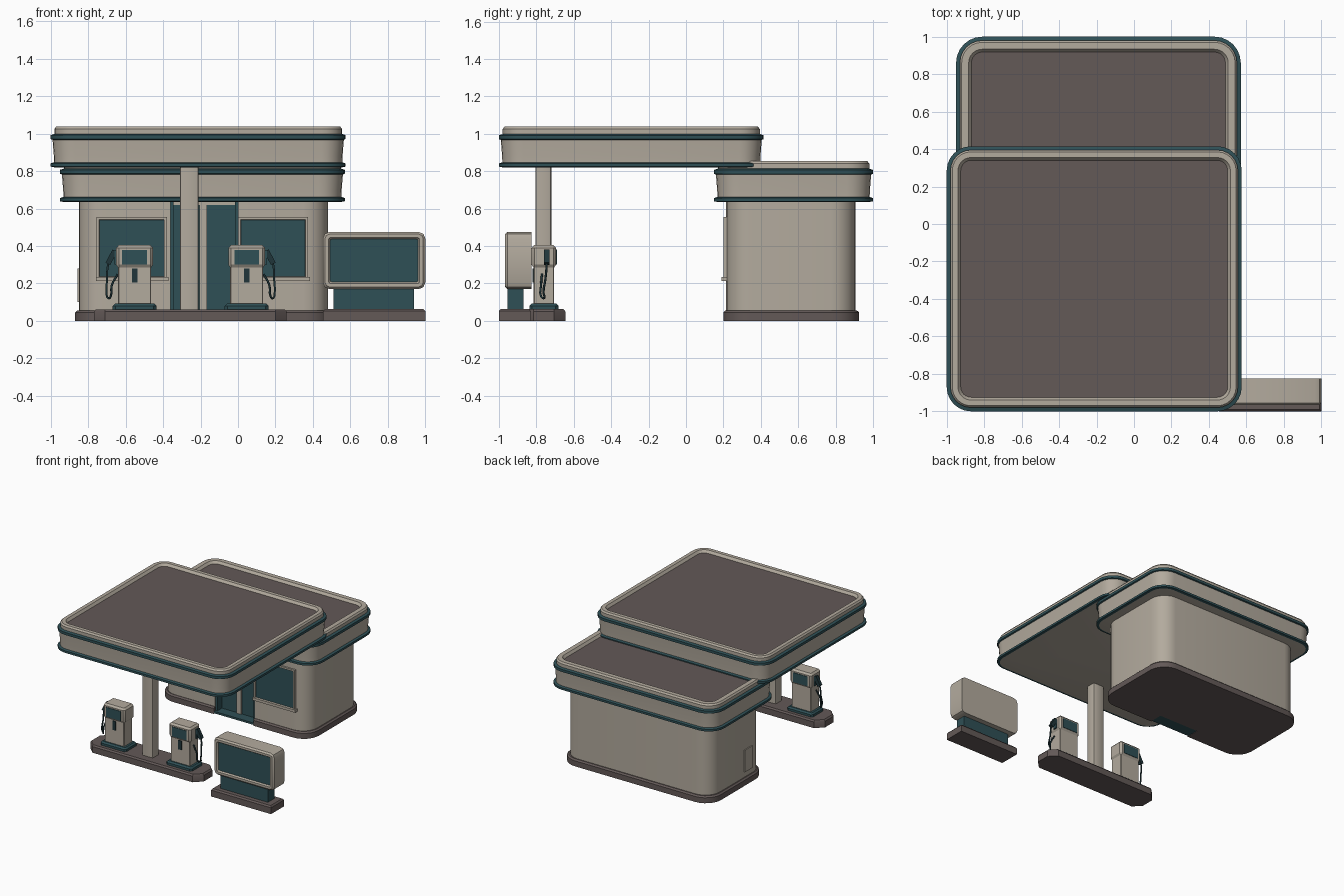
import bpy, bmesh, math

if "Cube" in bpy.data.objects:
    bpy.data.objects.remove(bpy.data.objects["Cube"])

COLOURS = {"beige": (0.45, 0.405, 0.34), "brown": (0.125, 0.1, 0.096),
           "teal": (0.028, 0.08, 0.093), "dark_teal": (0.014, 0.036, 0.042)}
NAMES = list(COLOURS)
MATS = []
for n, c in COLOURS.items():
    m = bpy.data.materials.new(n)
    m.diffuse_color = (*c, 1)
    m.use_nodes = True
    m.node_tree.nodes["Principled BSDF"].inputs["Base Color"].default_value = m.diffuse_color
    MATS.append(m)
BEIGE, BROWN, TEAL, DARK = range(4)


def outline(rect, r, seg, inset, notch=None):
    """Rounded rectangle points, with an optional notch in the low-v edge."""
    u0, v0, u1, v1 = rect[0] + inset, rect[1] + inset, rect[2] - inset, rect[3] - inset
    rr = max(r - inset, 0.3 * r)
    pts = []
    for cu, cv, a in ((u0 + rr, v0 + rr, 180), (u1 - rr, v0 + rr, 270),
                      (u1 - rr, v1 - rr, 0), (u0 + rr, v1 - rr, 90)):
        for i in range(seg + 1):
            t = math.radians(a + 90 * i / max(seg, 1))
            pts.append((cu + rr * math.cos(t), cv + rr * math.sin(t)))
        if a == 180 and notch:
            n0, n1, back = notch
            pts += [(n0, v0), (n0, back), (n1, back), (n1, v0)]
    return pts


def stack(name, rect, r, seg, rings, caps, front=False, notch=None):
    """Loft outlines through (inset, level, colour) rings; front=True lofts along y."""
    bm = bmesh.new()
    loops = []
    for inset, w, _ in rings:
        loops.append([bm.verts.new((u, w, v) if front else (u, v, w))
                      for u, v in outline(rect, r, seg, inset, notch)])
    n = len(loops[0])
    for (a, b), ring in zip(zip(loops, loops[1:]), rings[1:]):
        for i in range(n):
            j = (i + 1) % n
            bm.faces.new((a[i], a[j], b[j], b[i])).material_index = ring[2]
    bm.faces.new(loops[0]).material_index = caps[0]
    bm.faces.new(loops[-1]).material_index = caps[1]
    bmesh.ops.recalc_face_normals(bm, faces=bm.faces)
    me = bpy.data.meshes.new(name)
    bm.to_mesh(me)
    bm.free()
    for m in MATS:
        me.materials.append(m)
    for p in me.polygons:
        p.use_smooth = True
    me.set_sharp_from_angle(angle=math.radians(32))
    ob = bpy.data.objects.new(name, me)
    bpy.context.collection.objects.link(ob)
    return ob


def box(name, x, y, z, col):
    return stack(name, (min(x), y[0], max(x), y[1]), 0, 0,
                 [(0, z[0], col), (0, z[1], col)], (col, col))


def roof(name, rect, z, r, rim):
    """Fascia with two trim bands, a raised rim and a sunken roof deck."""
    prof = [(0.02, 0, TEAL), (0, 0.004, TEAL), (0, 0.021, TEAL), (0.018, 0.027, TEAL),
            (0.017, 0.06, BEIGE), (0.010, 0.147, BEIGE), (0, 0.151, TEAL), (0, 0.172, TEAL),
            (0.02, 0.178, TEAL), (0.02, 0.205, BEIGE), (0.03, 0.218, BEIGE),
            (rim - 0.015, 0.218, BEIGE), (rim, 0.198, BEIGE)]
    stack(name, rect, r, 6, [(i, z + h, c) for i, h, c in prof], (BEIGE, BROWN))


# Roofs
roof("canopy", (-1.0, -1.0, 0.575, 0.415), 0.82, 0.13, 0.075)
roof("shop_roof", (-0.95, 0.15, 0.57, 1.0), 0.635, 0.14, 0.082)

# Shop walls and plinth, both notched for the entrance
DOOR = (-0.36, 0.0, 0.31)
stack("shop_walls", (-0.85, 0.215, 0.48, 0.905), 0.13, 6,
      [(0, 0.05, BEIGE), (0, 0.64, BEIGE)], (BEIGE, BEIGE), notch=DOOR)
stack("shop_plinth", (-0.87, 0.2, 0.5, 0.925), 0.14, 6,
      [(0, 0, BROWN), (0, 0.045, BROWN), (0.012, 0.056, BROWN)], (BROWN, BROWN), notch=DOOR)

# Entrance: floor, doors, side jambs and central mullion
box("entrance_floor", (-0.36, 0.0), (0.205, 0.31), (0.004, 0.02), TEAL)
for i, (a, b) in enumerate(((-0.345, -0.205), (-0.165, -0.015))):
    box(f"door_{i}", (a, b), (0.285, 0.31), (0.02, 0.62), TEAL)
    edge = -0.36 if i == 0 else -0.015
    box(f"door_jamb_{i}", (edge, edge + 0.015), (0.225, 0.31), (0.02, 0.635), TEAL)
box("door_header", (-0.345, -0.015), (0.28, 0.31), (0.62, 0.64), BEIGE)
box("door_mullion", (-0.205, -0.165), (0.275, 0.31), (0.02, 0.62), BEIGE)

# Shop windows with frames, glass and sills
for i, (a, b) in enumerate(((-0.755, -0.38), (0.0, 0.375))):
    stack(f"window_{i}", (a, 0.22, b, 0.555), 0, 0,
          [(0, 0.22, BEIGE), (0, 0.2, BEIGE), (0.014, 0.2, BEIGE), (0.016, 0.209, BEIGE)],
          (BEIGE, TEAL), front=True)
    box(f"window_sill_{i}", (a - 0.003, b + 0.01), (0.19, 0.22), (0.213, 0.235), BEIGE)

# Service hatch on the left wall
box("service_hatch", (-0.858, -0.845), (0.36, 0.46), (0.1, 0.28), BEIGE)

# Pump island and canopy column
stack("pump_island", (-0.77, -0.875, 0.26, -0.645), 0.06, 1,
      [(0, 0, BROWN), (0, 0.05, BROWN), (0.01, 0.062, BROWN)], (BROWN, BROWN))
stack("canopy_column", (-0.31, -0.805, -0.21, -0.72), 0.012, 2,
      [(0, 0.05, BEIGE), (0, 0.825, BEIGE)], (BEIGE, BEIGE))


def pump(tag, cx, s):
    """Fuel pump; s is the side (-1 or 1) that carries the hose."""
    stack(f"pump_base_{tag}", (cx - 0.117, -0.838, cx + 0.117, -0.682), 0.015, 1,
          [(0, 0.06, TEAL), (0, 0.08, TEAL), (0.012, 0.092, TEAL)], (TEAL, TEAL))
    stack(f"pump_body_{tag}", (cx - 0.098, -0.825, cx + 0.098, -0.695), 0.014, 1,
          [(0.01, 0.09, BEIGE), (0.01, 0.285, BEIGE), (0, 0.3, BEIGE), (0, 0.39, BEIGE),
           (0.014, 0.405, BEIGE)], (BEIGE, BEIGE))
    for side, y in (("front", (-0.829, -0.823)), ("back", (-0.697, -0.691))):
        box(f"pump_screen_{side}_{tag}", (cx - 0.066, cx + 0.066), y, (0.302, 0.38), TEAL)
    box(f"pump_slot_{tag}", (cx - 0.015, cx + 0.015), (-0.82, -0.812), (0.205, 0.28), DARK)
    # Nozzle holder, nozzle and hanging hose
    box(f"nozzle_holder_{tag}", (cx + s * 0.085, cx + s * 0.108), (-0.76, -0.73),
        (0.3, 0.375), TEAL)
    noz = box(f"nozzle_{tag}", (-0.014, 0.014), (-0.014, 0.014), (-0.04, 0.04), DARK)
    noz.location = (cx + s * 0.124, -0.745, 0.34)
    noz.rotation_euler = (0, -s * math.radians(28), 0)
    path = [(0.118, -0.745, 0.36), (0.142, -0.745, 0.3), (0.147, -0.752, 0.22),
            (0.15, -0.762, 0.15), (0.142, -0.757, 0.122), (0.128, -0.775, 0.13),
            (0.122, -0.775, 0.19), (0.09, -0.77, 0.25)]
    cu = bpy.data.curves.new(f"hose_{tag}", 'CURVE')
    cu.dimensions = '3D'
    cu.bevel_depth = 0.006
    cu.bevel_resolution = 1
    cu.resolution_u = 3
    cu.use_fill_caps = True
    sp = cu.splines.new('BEZIER')
    sp.bezier_points.add(len(path) - 1)
    for bp, (dx, y, z) in zip(sp.bezier_points, path):
        bp.co = (cx + s * dx, y, z)
        bp.handle_left_type = bp.handle_right_type = 'AUTO'
    cu.materials.append(MATS[DARK])
    bpy.context.collection.objects.link(bpy.data.objects.new(f"hose_{tag}", cu))


pump("left", -0.552, -1)
pump("right", 0.046, 1)

# Roadside sign: plinth, pedestal and framed board
stack("sign_plinth", (0.455, -1.0, 1.0, -0.83), 0, 0,
      [(0, 0, BROWN), (0, 0.052, BROWN), (0.01, 0.064, BROWN)], (BROWN, BROWN))
box("sign_pedestal", (0.51, 0.94), (-0.955, -0.868), (0.06, 0.18), TEAL)
stack("sign_board", (0.453, 0.17, 1.0, 0.475), 0.035, 2,
      [(0, -0.825, BEIGE), (0, -0.955, BEIGE), (0.012, -0.967, BEIGE),
       (0.03, -0.967, BEIGE), (0.038, -0.955, BEIGE)], (BEIGE, TEAL), front=True)
